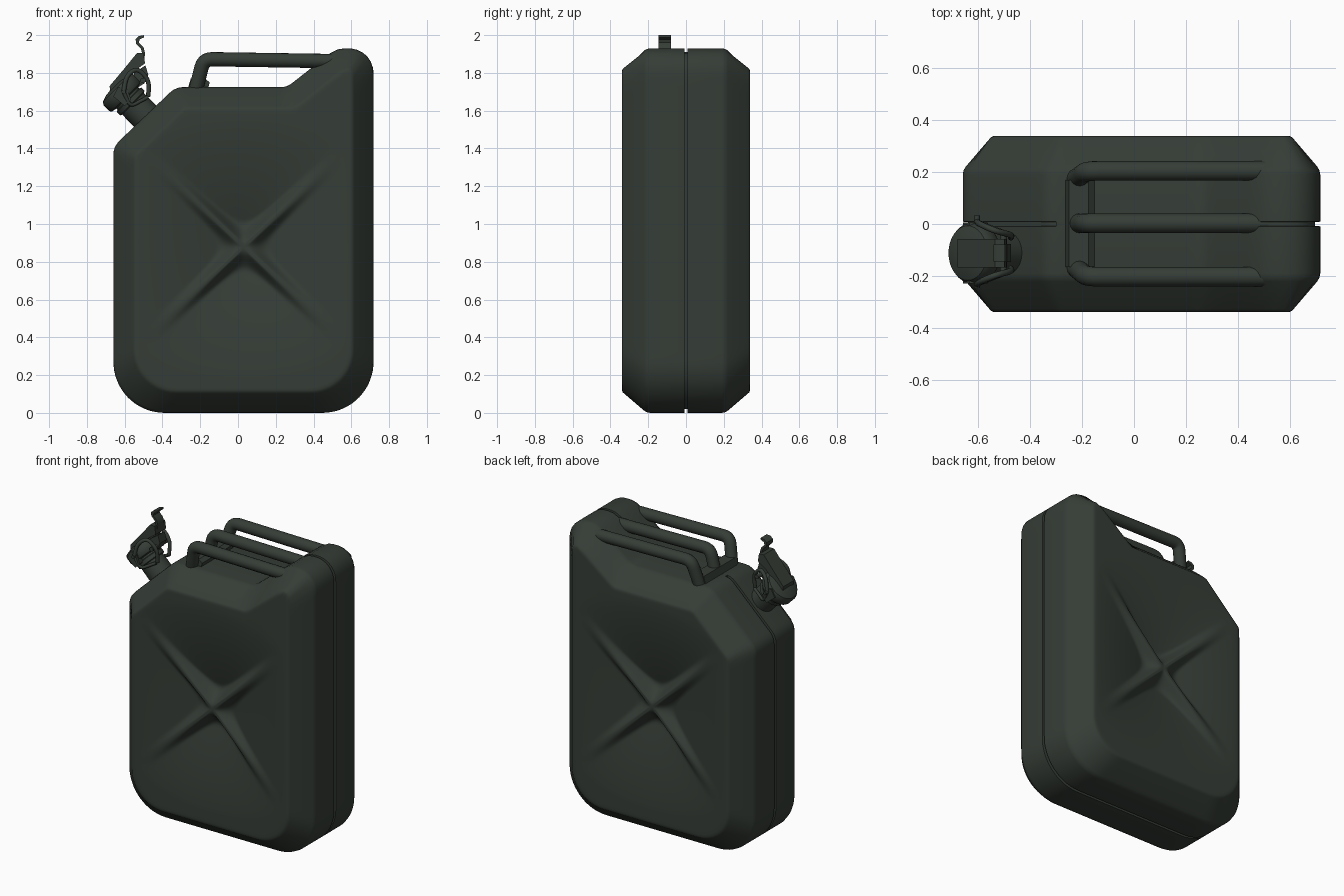
import bpy, bmesh, math
from mathutils import Vector

if "Cube" in bpy.data.objects:
    bpy.data.objects.remove(bpy.data.objects["Cube"])

green = bpy.data.materials.new("dark_olive_green")
green.diffuse_color = (0.036, 0.046, 0.037, 1)
green.use_nodes = True
green.node_tree.nodes["Principled BSDF"].inputs["Base Color"].default_value = green.diffuse_color


def finish(name, bm, angle=35):
    bmesh.ops.recalc_face_normals(bm, faces=bm.faces)
    me = bpy.data.meshes.new(name)
    bm.to_mesh(me)
    bm.free()
    ob = bpy.data.objects.new(name, me)
    bpy.context.collection.objects.link(ob)
    me.materials.append(green)
    bpy.ops.object.select_all(action='DESELECT')
    ob.select_set(True)
    bpy.context.view_layer.objects.active = ob
    bpy.ops.object.shade_smooth_by_angle(angle=math.radians(angle))
    return ob


# Body side outline: corner x, z and rounding radius
CORNERS = [(-0.66, 0.0, 0.27), (0.718, 0.0, 0.27), (0.718, 1.93, 0.13), (0.52, 1.93, 0.13),
           (0.26, 1.725, 0.06), (-0.33, 1.725, 0.10), (-0.66, 1.41, 0.10)]
CENTRE = Vector((0.03, 0.88))


def outline(inset):
    """Inset the corner polygon and round its corners."""
    n = len(CORNERS)
    pts = [Vector(c[:2]) for c in CORNERS]
    dirs = [(pts[(i + 1) % n] - pts[i]).normalized() for i in range(n)]
    norms = [Vector((-d.y, d.x)) for d in dirs]
    out = []
    for i in range(n):
        d0, d1, n0, n1 = dirs[i - 1], dirs[i], norms[i - 1], norms[i]
        p = pts[i] + (n0 + n1) * (inset / (1 + n0.dot(n1)))
        half = d0.angle(d1) / 2
        r = CORNERS[i][2]
        r = r - inset * 0.4 if r > 0.2 else max(0.02, r - inset)
        t, w = r * math.tan(half), math.cos(half)
        a, b = p - d0 * t, p + d1 * t
        for k in range(11):
            s = k / 10
            wa, wp, wb = (1 - s) ** 2, 2 * w * s * (1 - s), s * s
            out.append((a * wa + p * wp + b * wb) / (wa + wp + wb))
    return out


N = 240


def ray_loop(inset):
    """Sample an outline at even angles around the panel centre."""
    pts = [p - CENTRE for p in outline(inset)]
    loop = []
    for k in range(N):
        a = 2 * math.pi * k / N
        d = Vector((math.cos(a), math.sin(a)))
        best = 0
        for i, p in enumerate(pts):
            e = pts[(i + 1) % len(pts)] - p
            den = d.x * e.y - d.y * e.x
            if abs(den) < 1e-9:
                continue
            dist = (p.x * e.y - p.y * e.x) / den
            u = (p.x * d.y - p.y * d.x) / den
            if dist > best and -1e-5 <= u <= 1 + 1e-5:
                best = dist
        loop.append(d * best)
    return loop


def pressing(q):
    """Depth of the four sunken panels, leaving a narrow cross between them."""
    u, v = abs(q.x) / 0.53, abs(q.y) / 0.50
    m = max(u, v)
    t = min(u, v) / m if m > 1e-6 else 1
    reach = 1 + (0.35 if v > u else 0.04) * (1 - t * t)
    fall = max(0, 1 - m / reach)
    deep = 0.09 if u >= v else (0.125 if q.y > 0 else 0.105)
    e = min(1, max(0, (m * (1 - t * t) * 0.25 - 0.008) / 0.06))
    mask = e * e * (3 - 2 * e)
    return 0.025 * fall + deep * mask * fall ** 1.8


# Can body: seam groove, walls, bevelled shoulder, then pressed panel, on both sides
PROFILE = [(0.02, 0.007), (0.0, 0.009), (0.0, 0.19), (0.003, 0.207), (0.012, 0.222),
           (0.102, 0.327), (0.109, 0.335), (0.118, 0.339)]
loops = [(ray_loop(i), y) for i, y in PROFILE]
inner = ray_loop(0.13)
bm = bmesh.new()


def ring(offsets, y_of):
    return [bm.verts.new((CENTRE.x + q.x, y_of(q), CENTRE.y + q.y)) for q in offsets]


def bridge(a, b):
    for k in range(N):
        bm.faces.new((a[k], a[(k + 1) % N], b[(k + 1) % N], b[k]))


first = []
STEPS = 44
for side in (-1, 1):
    rings = [ring(l, lambda q, y=y: side * y) for l, y in loops]
    first.append(rings[0])
    for j in range(STEPS):
        s = 1 - j / STEPS
        rings.append(ring([q * s for q in inner], lambda q: side * (0.34 - pressing(q))))
    for a, b in zip(rings, rings[1:]):
        bridge(a, b)
    tip = bm.verts.new((CENTRE.x, side * (0.34 - pressing(Vector((0, 0)))), CENTRE.y))
    for k in range(N):
        bm.faces.new((rings[-1][k], rings[-1][(k + 1) % N], tip))
bridge(*first)
finish("can_body", bm, 45)


def tube(name, points, radius, bend=0.0, sides=16):
    """Round bar along a path with rounded bends."""
    pts = [Vector(p) for p in points]
    path = [pts[0]]
    for a, p, b in zip(pts, pts[1:], pts[2:]):
        s0 = p + (a - p).normalized() * min(bend, (a - p).length * 0.48)
        s1 = p + (b - p).normalized() * min(bend, (b - p).length * 0.48)
        path += [s0 * (1 - t) ** 2 + p * 2 * t * (1 - t) + s1 * t * t
                 for t in (0, 0.2, 0.4, 0.6, 0.8, 1)]
    path.append(pts[-1])
    bm = bmesh.new()
    rings, ref = [], None
    for i, p in enumerate(path):
        d = (path[min(i + 1, len(path) - 1)] - path[max(i - 1, 0)]).normalized()
        if ref is None:
            ref = d.orthogonal()
        ref = (ref - d * ref.dot(d)).normalized()
        side = d.cross(ref)
        rings.append([bm.verts.new(p + (ref * math.cos(a) + side * math.sin(a)) * radius)
                      for a in (2 * math.pi * k / sides for k in range(sides))])
    for a, b in zip(rings, rings[1:]):
        for k in range(sides):
            bm.faces.new((a[k], a[(k + 1) % sides], b[(k + 1) % sides], b[k]))
    bm.faces.new(rings[0])
    bm.faces.new(rings[-1])
    return finish(name, bm, 40)


def plate(name, profile, y0, y1):
    """Side profile in x, z extruded across y."""
    bm = bmesh.new()
    a = [bm.verts.new((x, y0, z)) for x, z in profile]
    b = [bm.verts.new((x, y1, z)) for x, z in profile]
    n = len(a)
    for k in range(n):
        bm.faces.new((a[k], a[(k + 1) % n], b[(k + 1) % n], b[k]))
    bm.faces.new(a)
    bm.faces.new(b)
    return finish(name, bm)


# Three carrying handles, the low web joining their legs, and the closed seam beneath
for name, y, foot in (("front_handle", -0.203, -0.165), ("middle_handle", 0.003, 0.003),
                      ("back_handle", 0.205, 0.17)):
    tube(name, [(-0.228, foot, 1.69), (-0.182, y, 1.873), (0.53, y, 1.862)], 0.038, 0.045)
plate("handle_web", [(-0.268, 1.71), (-0.16, 1.71), (-0.15, 1.75), (-0.175, 1.77), (-0.25, 1.77)],
      -0.165, 0.17)
plate("seam_filler", [(-0.30, 1.69), (-0.30, 1.7245), (0.245, 1.7245), (0.275, 1.737),
                      (0.47, 1.89), (0.47, 1.84), (0.26, 1.69)], -0.0095, 0.0095)

# Spout parts are turned about an axis leaning up and to the left
SY = -0.112
BASE = Vector((-0.45, SY, 1.53))
AXIS = Vector((-1, 0, 1)).normalized()
CROSS = Vector((1, 0, 1)).normalized()


def spout(along, across, y=0.0):
    return BASE + AXIS * along + CROSS * across + Vector((0, y, 0))


def turned(name, profile, sides=32):
    bm = bmesh.new()
    rings = [[bm.verts.new(spout(h, r * math.cos(a), r * math.sin(a)))
              for a in (2 * math.pi * k / sides for k in range(sides))] for r, h in profile]
    for a, b in zip(rings, rings[1:]):
        for k in range(sides):
            bm.faces.new((a[k], a[(k + 1) % sides], b[(k + 1) % sides], b[k]))
    bm.faces.new(rings[0])
    bm.faces.new(rings[-1])
    finish(name, bm)


turned("spout_neck", [(0.098, -0.06), (0.098, 0.02), (0.082, 0.03), (0.08, 0.21)])
turned("spout_collar", [(0.08, 0.15), (0.092, 0.155), (0.092, 0.18), (0.08, 0.185)])
turned("spout_cap", [(0.085, 0.195), (0.108, 0.2), (0.115, 0.21), (0.115, 0.255),
                     (0.105, 0.27), (0.07, 0.282), (0.03, 0.287)])

# Locking lever: strap lying on the cap and ending in a hooked thumb tab
plate("lever_strap", [(-0.675, 1.69), (-0.68, 1.73), (-0.60, 1.825), (-0.535, 1.905),
                      (-0.50, 1.905), (-0.492, 1.85), (-0.55, 1.81), (-0.64, 1.715)],
      SY - 0.055, SY + 0.055)
plate("lever_thumb_tab", [(-0.525, 1.86), (-0.508, 1.905), (-0.515, 1.93), (-0.54, 1.955),
                          (-0.542, 1.98), (-0.525, 1.995), (-0.497, 2.0), (-0.497, 1.988),
                          (-0.52, 1.978), (-0.525, 1.96), (-0.50, 1.935), (-0.492, 1.905),
                          (-0.497, 1.86)], SY - 0.033, SY + 0.033)

# Hinge pins, side bails and lugs
tube("lever_pin", [spout(0.23, 0.01, -0.135), spout(0.23, 0.01, 0.145)], 0.011)
tube("hinge_pin", [spout(0.2, 0.125, -0.085), spout(0.2, 0.125, 0.085)], 0.014)
for name, s in (("front", -1), ("back", 1)):
    tube(name + "_bail", [spout(0.23, 0.01, s * 0.12), spout(0.28, 0.08, s * 0.11),
                          spout(0.27, 0.15, s * 0.085), spout(0.18, 0.15, s * 0.07),
                          spout(0.12, 0.085, s * 0.06)], 0.012, 0.04, 10)
    tube(name + "_lower_bail", [spout(0.23, 0.01, s * 0.12), spout(0.15, -0.02, s * 0.105),
                                spout(0.12, 0.08, s * 0.07)], 0.01, 0.03, 10)
    plate(name + "_lug", [(-0.66, 1.675), (-0.635, 1.725), (-0.59, 1.72), (-0.565, 1.66),
                          (-0.60, 1.625)], SY + s * 0.085, SY + s * 0.118)
plate("hinge_lug", [(-0.55, 1.71), (-0.495, 1.745), (-0.475, 1.79), (-0.49, 1.84), (-0.55, 1.80)],
      SY - 0.035, SY + 0.035)
